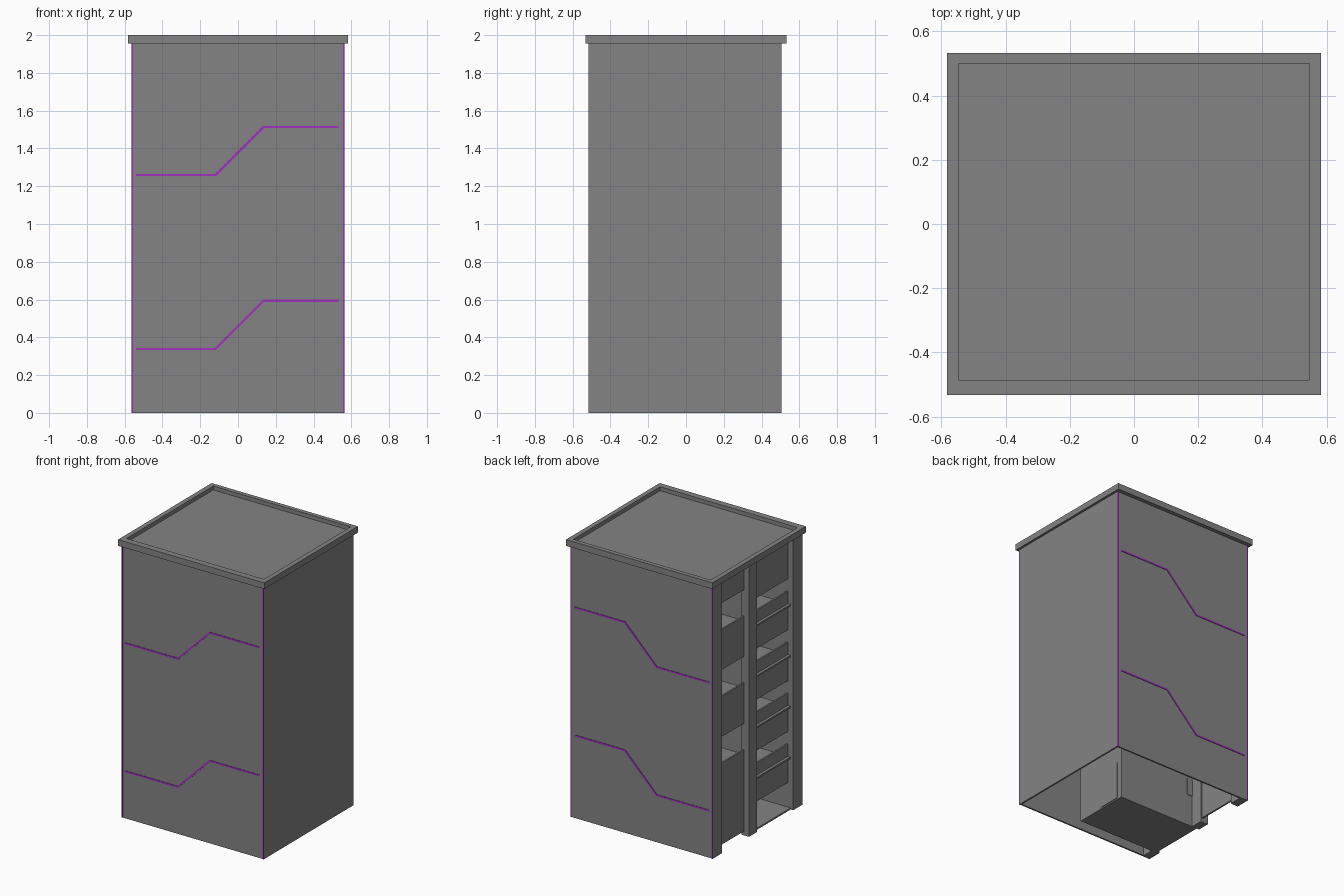
import bpy, bmesh
from mathutils import Vector

cube = bpy.data.objects.get("Cube")
if cube:
    bpy.data.objects.remove(cube, do_unlink=True)


def material(name, rgb):
    m = bpy.data.materials.new(name)
    m.use_nodes = True
    m.diffuse_color = (*rgb, 1)
    m.node_tree.nodes["Principled BSDF"].inputs["Base Color"].default_value = (*rgb, 1)
    return m


GREY = material("concrete grey", (0.23, 0.23, 0.23))
PURPLE = material("purple trim", (0.36, 0.03, 0.52))


def finish(name, bm, mat):
    bmesh.ops.recalc_face_normals(bm, faces=bm.faces)
    me = bpy.data.meshes.new(name)
    bm.to_mesh(me)
    bm.free()
    me.materials.append(mat)
    ob = bpy.data.objects.new(name, me)
    bpy.context.collection.objects.link(ob)
    return ob


def box(name, xs, ys, zs, mat=GREY):
    bm = bmesh.new()
    bmesh.ops.create_cube(bm, size=1)
    for v in bm.verts:
        v.co = Vector([(r[0] + r[1]) / 2 + c * (r[1] - r[0])
                       for c, r in zip(v.co, (xs, ys, zs))])
    return finish(name, bm, mat)


W, FRONT, BACK, TOP = 0.565, -0.513, 0.503, 1.955
T = 0.012                      # wall thickness
STOREY = 0.366
PANEL_X = -W + 0.04            # recessed face of the infill panels

# Outer shell, open underneath
box("front_wall", (-W, W), (FRONT, FRONT + T), (0, TOP))
box("back_wall", (-W, W), (BACK - T, BACK), (0, TOP))
box("left_wall", (W - T, W), (FRONT, BACK), (0, TOP))

# Columns on the open side
columns = {"front": (FRONT, -0.41), "middle": (0.0, 0.09), "back": (0.40, BACK)}
for label, ys in columns.items():
    box(label + "_column", (-W, -W + 0.06), ys, (0, TOP))

# Roof deck and raised rim
box("roof_deck", (-0.56, 0.56), (-0.51, 0.515), (TOP, 1.972))
box("front_rim", (-0.582, 0.582), (-0.532, -0.486), (TOP, 2))
box("back_rim", (-0.582, 0.582), (0.5, 0.532), (TOP, 2))
for label, s in (("left", 1), ("right", -1)):
    box(label + "_rim", sorted((s * 0.547, s * 0.582)), (-0.486, 0.5), (TOP, 2))

# Flat walls around the stacked rooms
box("room_rear_wall", (0.10, 0.11), (-0.41, 0), (0, TOP))
box("room_inner_wall", (-W + 0.05, 0.11), (-0.01, 0), (0, TOP))
box("room_front_wall", (-W + 0.05, 0.11), (-0.42, -0.41), (0, TOP))

# Room floors and balcony panels
for i in range(5):
    z = i * STOREY
    box(f"room_floor_{i}", (-W + 0.02, 0.11), (-0.41, 0), (z, z + 0.012))
    top = min(z + 0.466, TOP)
    box(f"balcony_panel_{i}", (PANEL_X, PANEL_X + T), (-0.41, 0), (z + 0.19, top))

# Stairwell panels between the openings, with landings inside
sills = [0.616, 1.097, 1.577]
low = 0.03
for i, sill in enumerate(sills):
    box(f"stair_panel_{i}", (PANEL_X, PANEL_X + T), (0.09, 0.40), (low, sill))
    box(f"stair_landing_{i}", (PANEL_X, 0.05), (0, BACK - T), (sill - 0.10, sill - 0.085))
    low = sill + 0.19
box("stair_panel_top", (PANEL_X, PANEL_X + T), (0.09, 0.40), (low, TOP))

# Door and small window plates at ground level
box("rear_door", (0.11, 0.114), (-0.21, -0.04), (0.01, 0.28))
box("hall_window", (-0.54, -0.46), (0, 0.004), (0.23, 0.35))


# Purple stripes on the front and back
def stripe(name, y0, y1, z_low):
    half = 0.006
    path = [(-0.54, 0), (-0.12, 0), (0.135, 0.255), (0.532, 0.255)]
    bm = bmesh.new()
    rings = []
    for i, (x, z) in enumerate(path):
        bend = half * 0.41 if 0 < i < 3 else 0
        if i == 2:
            bend = half * 0.41
        rings.append([bm.verts.new((x + s * -bend, y, z + z_low + s * half))
                      for y, s in ((y0, -1), (y1, -1), (y1, 1), (y0, 1))])
    for a, b in zip(rings, rings[1:]):
        for k in range(4):
            n = (k + 1) % 4
            bm.faces.new((a[k], a[n], b[n], b[k]))
    bm.faces.new(rings[0])
    bm.faces.new(rings[-1])
    finish(name, bm, PURPLE)


for label, y0, y1 in (("front", FRONT - 0.003, FRONT), ("back", BACK, BACK + 0.003)):
    for level, z in (("lower", 0.338), ("upper", 1.259)):
        stripe(f"{label}_{level}_stripe", y0, y1, z)
    for side, s in (("left", 1), ("right", -1)):
        box(f"{label}_{side}_corner_strip", sorted((s * (W - 0.008), s * W)),
            (y0, y1), (0, TOP), PURPLE)
